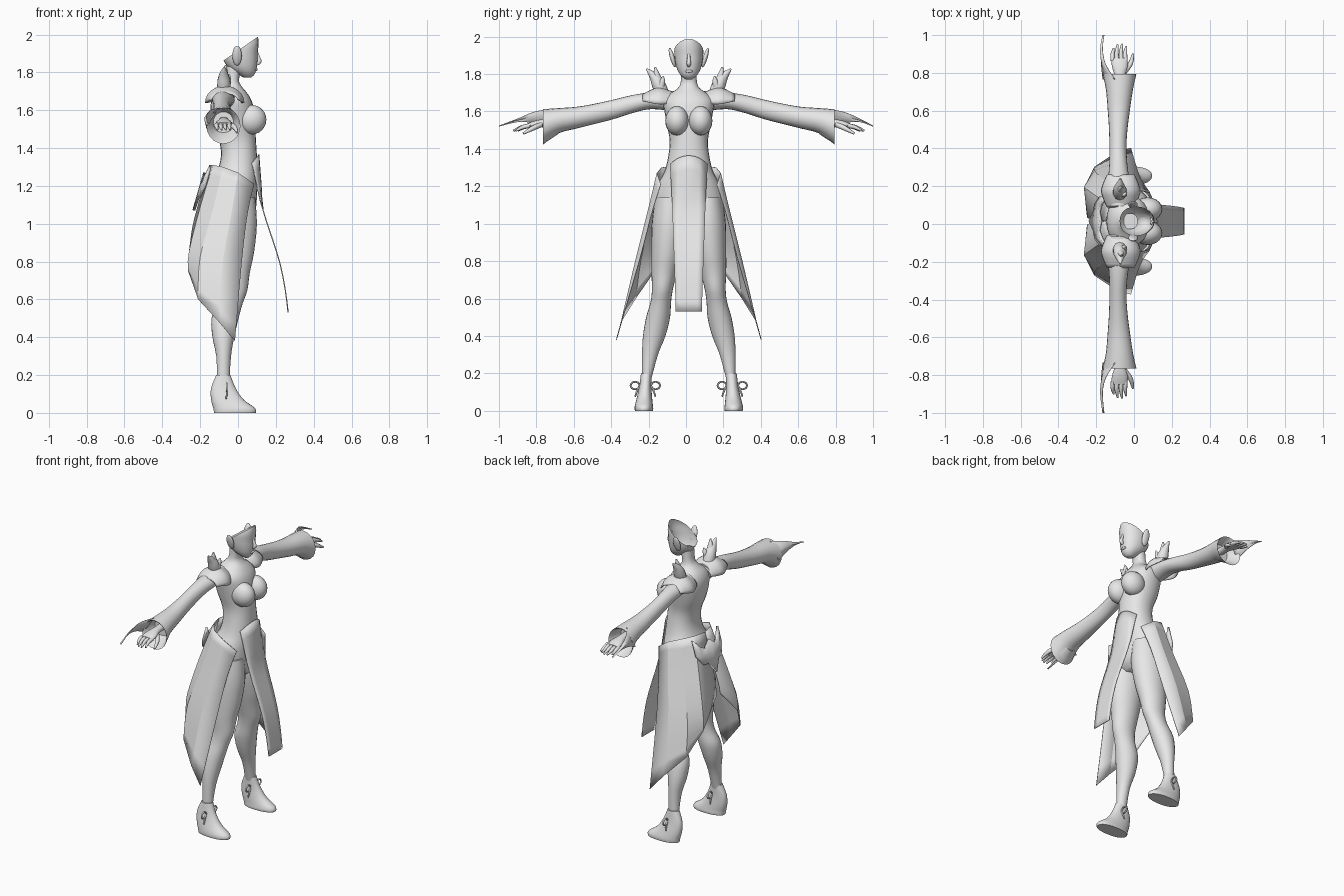
import bpy, bmesh, math
from mathutils import Vector

Y0 = 0.015  # the figure stands slightly off the y axis
grey = bpy.data.materials.new("plain_grey")
grey.diffuse_color = (0.8, 0.8, 0.8, 1)


def mesh_object(name, bm, angle=40):
    bmesh.ops.recalc_face_normals(bm, faces=bm.faces[:])
    me = bpy.data.meshes.new(name)
    bm.to_mesh(me)
    bm.free()
    me.materials.append(grey)
    ob = bpy.data.objects.new(name, me)
    ob.location.y = Y0
    bpy.context.collection.objects.link(ob)
    bpy.ops.object.select_all(action='DESELECT')
    ob.select_set(True)
    bpy.context.view_layer.objects.active = ob
    bpy.ops.object.shade_smooth_by_angle(angle=math.radians(angle))
    return ob


def spline(rows, n=3):
    """Catmull-Rom interpolation of tuples."""
    out = []
    for i in range(len(rows) - 1):
        a, b, c, d = (rows[max(0, min(len(rows) - 1, i + k))] for k in (-1, 0, 1, 2))
        for k in range(n):
            t = k / n
            out.append(tuple(0.5 * (2 * q + (r - p) * t + (2 * p - 5 * q + 4 * r - s) * t * t
                                    + (3 * q - p - 3 * r + s) * t ** 3)
                             for p, q, r, s in zip(a, b, c, d)))
    return out + [tuple(rows[-1])]


def skin(rings, closed=True, caps=True):
    bm = bmesh.new()
    vs = [[bm.verts.new(p) for p in r] for r in rings]
    n = len(vs[0])
    for a, b in zip(vs, vs[1:]):
        for j in range(n if closed else n - 1):
            k = (j + 1) % n
            bm.faces.new((a[j], a[k], b[k], b[j]))
    if closed and caps:
        bm.faces.new(vs[0])
        bm.faces.new(vs[-1])
    return bm


def ellipse(c, u, v, n=20, power=1.0):
    c, u, v = Vector(c), Vector(u), Vector(v)
    soft = lambda w: math.copysign(abs(w) ** power, w)
    return [c + u * soft(math.cos(2 * math.pi * k / n)) + v * soft(math.sin(2 * math.pi * k / n))
            for k in range(n)]


def column(rows, power=1.0, n=24):
    """Rings stacked in z from (z, x_back, x_front, y_low, y_high)."""
    return [ellipse(((b + f) / 2, (l + h) / 2, z), ((f - b) / 2, 0, 0), (0, (h - l) / 2, 0), n, power)
            for z, b, f, l, h in spline(rows)]


def tube(name, pts, n=10):
    """Round tube through (x, y, z, radius) points."""
    pts = spline(pts)
    rings = []
    for i, p in enumerate(pts):
        d = Vector(pts[min(i + 1, len(pts) - 1)][:3]) - Vector(pts[max(i - 1, 0)][:3])
        d.normalize()
        u = d.cross((1, 0, 0) if abs(d.x) < 0.8 else (0, 0, 1)).normalized()
        rings.append(ellipse(p[:3], u * p[3], d.cross(u) * p[3], n))
    return mesh_object(name, skin(rings), 60)


def ball(name, c, r, tilt=0.0):
    bm = bmesh.new()
    bmesh.ops.create_uvsphere(bm, u_segments=20, v_segments=12, radius=1)
    for v in bm.verts:
        v.co = Vector((v.co.x * r[0], v.co.y * r[1], v.co.z * r[2]))
        v.co.y += v.co.z * tilt
        v.co += Vector(c)
    return mesh_object(name, bm, 60)


def sheet(name, rows, thick=0.004, angle=40):
    ob = mesh_object(name, skin(rows, closed=False), angle)
    m = ob.modifiers.new("thickness", 'SOLIDIFY')
    m.thickness, m.offset = thick, 0
    return ob


# Torso and neck
body = [(0.99, -.10, .05, .10), (1.03, -.15, .085, .165), (1.1, -.18, .097, .19),
        (1.2, -.155, .103, .17), (1.28, -.11, .105, .13), (1.36, -.09, .10, .11),
        (1.44, -.10, .095, .102), (1.52, -.13, .09, .115), (1.6, -.145, .085, .13),
        (1.655, -.14, .07, .135), (1.695, -.12, .045, .10), (1.725, -.09, .02, .058),
        (1.76, -.065, .005, .043), (1.83, -.06, .02, .042)]
mesh_object("torso", skin(column([(z, b, f, -h, h) for z, b, f, h in body], 0.9)), 60)

# Head: open shell cut along the hairline
head = [(1.772, .03, .068, .018), (1.79, .0, .088, .04), (1.82, -.045, .098, .06),
        (1.86, -.075, .103, .072), (1.9, -.085, .104, .077), (1.94, -.085, .108, .077),
        (1.97, -.08, .108, .067), (1.99, -.06, .105, .05), (2.0, -.04, .102, .03)]
bm = skin(column([(z, b, f, -h, h) for z, b, f, h in head], 0.95))
bmesh.ops.bisect_plane(bm, geom=bm.verts[:] + bm.edges[:] + bm.faces[:],
                       plane_co=(.1, 0, 1.985), plane_no=(-.125, 0, .18), clear_outer=True)
mesh_object("head", bm, 60)
tube("nose", [(.098, 0, 1.91, .007), (.108, 0, 1.88, .009), (.113, 0, 1.857, .012), (.1, 0, 1.843, .008)])
ball("lips", (.094, 0, 1.815), (.01, .02, .008))

# Front apron with an arched top, hanging forward
drop = spline([(.11, 1.32, .1), (.122, 1.18, .092), (.133, 1.07, .088), (.18, .925, .083),
               (.222, .79, .078), (.25, .65, .073), (.265, .53, .07)], 2)
rows = []
for i, (x, z, w) in enumerate(drop):
    top = max(0, 1 - i / 4)
    rows.append([(x - .035 * top * k * k, w * k, z + .045 * top * (1 - k * k))
                 for k in (-1, -.6, -.3, 0, .3, .6, 1)])
sheet("front_apron", rows, .006)

# Winged plate on the lower back
wing = []
for y, hi, lo in [(-.13, 1.3, 1.2), (-.09, 1.25, 1.14), (-.05, 1.23, 1.14), (0, 1.27, 1.07),
                  (.05, 1.23, 1.14), (.09, 1.25, 1.14), (.13, 1.3, 1.2)]:
    wing.append([(-.165 - (1.31 - z) * .286 + 1.2 * y * y, y, z) for z in (hi, (hi + lo) / 2, lo)])
sheet("back_plate", wing, .015)

for s, side in ((1, "left"), (-1, "right")):
    # Bust and ear
    ball(side + "_bust", (.072, s * .063, 1.55), (.078, .063, .078))
    ball(side + "_ear", (-.005, s * .088, 1.888), (.025, .013, .052), s * .28)

    # Leg
    leg = [(1.14, -.14, .09, .02, .18), (1.0, -.145, .1, .01, .198), (.85, -.125, .085, .035, .2),
           (.74, -.11, .062, .062, .2), (.65, -.1, .05, .085, .197), (.58, -.11, .025, .095, .205),
           (.5, -.14, .003, .1, .228), (.4, -.135, -.02, .125, .245), (.3, -.115, -.037, .165, .25),
           (.17, -.11, -.045, .2, .25)]
    mesh_object(side + "_leg", skin(column([(z, b, f, s * l, s * h) for z, b, f, l, h in leg])), 60)

    # Wedge shoe
    shoe = [(.2, -.115, -.04, .198, .256), (.13, -.143, -.012, .2, .265), (.07, -.142, .03, .196, .278),
            (.03, -.132, .085, .192, .288), (.012, -.128, .096, .19, .29), (0, -.126, .094, .192, .288)]
    mesh_object(side + "_shoe", skin(column([(z, b, f, s * l, s * h) for z, b, f, l, h in shoe], .9)), 50)

    # Lace bow: a loop and tail on each side of the shoe
    for k, y in ((-1, .2), (1, .265)):
        loop = [(-.06, s * (y + k * (.022 - .024 * math.cos(a))), .135 + .02 * math.sin(a), .005)
                for a in [i * math.pi / 4 for i in range(9)]]
        tail = [(-.06, s * (y + k * .014), .1, .005), (-.062, s * (y + k * .022), .075, .004)]
        tube(side + "_lace", loop + tail, 6)

    # Long sleeve with a flared, hollow cuff: (y, z, rz, x, rx)
    arm = [(.08, 1.655, .055, -.075, .06), (.2, 1.658, .045, -.08, .058), (.3, 1.64, .048, -.083, .048),
           (.4, 1.612, .052, -.085, .045), (.5, 1.588, .054, -.083, .05), (.6, 1.567, .058, -.08, .06),
           (.7, 1.55, .068, -.077, .072), (.78, 1.517, .095, -.077, .09)]
    rings = [ellipse((x, s * y, z), (rx, 0, 0), (0, 0, rz)) for y, z, rz, x, rx in spline(arm)]
    for y, f in ((.775, .93), (.7, .6)):
        rings.append(ellipse((-.077, s * y, 1.535 - .018 * (f > .9)), (.09 * f, 0, 0), (0, 0, .095 * f)))
    mesh_object(side + "_sleeve", skin(rings), 45)

    # Trailing point of the cuff
    tip = .985 if s > 0 else 1.015
    edge = spline([(.75, -.1, 1.612, -.165, 1.5), (.83, -.15, 1.597, -.173, 1.535),
                   (.91, -.166, 1.563, -.174, 1.545), (tip, -.157, 1.523, -.158, 1.521)])
    sheet(side + "_cuff_point", [[(a, s * y, b), ((a + c) / 2 - .008, s * y, (b + d) / 2), (c, s * y, d)]
                                 for y, a, b, c, d in edge], .003)

    # Hand with four fingers and a thumb
    palm = [(.68, 1.545, .022, -.075, .026), (.76, 1.542, .02, -.075, .026),
            (.82, 1.533, .019, -.075, .042), (.865, 1.522, .014, -.078, .042)]
    mesh_object(side + "_palm", skin([ellipse((x, s * y, z), (rx, 0, 0), (0, 0, rz), 14)
                                      for y, z, rz, x, rx in spline(palm)]), 60)
    for x, y in ((-.112, .915), (-.09, .935), (-.067, .938), (-.045, .925)):
        tube(side + "_finger", [(x, s * .85, 1.524, .012), (x - .002, s * (y + .85) / 2, 1.516, .011),
                                (x + .004, s * y, 1.497, .005)], 8)
    tube(side + "_thumb", [(-.05, s * .79, 1.53, .014), (-.018, s * .835, 1.51, .013),
                           (-.005, s * .885, 1.482, .006)], 8)

    # Flared shoulder guard over the top of the arm
    guard = []
    for y, zc, rx, rz in spline([(.075, 1.645, .07, .05), (.12, 1.64, .09, .075),
                                 (.17, 1.64, .1, .085), (.245, 1.655, .07, .035)]):
        arc = [math.pi * k / 12 for k in range(13)]
        guard.append([(-.07 + rx * math.cos(a), s * y, zc + rz * math.sin(a)) for a in arc])
    sheet(side + "_shoulder_guard", guard, .008)

    # Pronged horn on the shoulder
    tube(side + "_horn", [(-.075, s * .14, 1.69, .036), (-.075, s * .162, 1.745, .036),
                          (-.075, s * .185, 1.785, .026), (-.072, s * .226, 1.828, .004)])
    tube(side + "_horn_prong", [(-.075, s * .165, 1.76, .024), (-.07, s * .172, 1.795, .018),
                                (-.065, s * .18, 1.838, .004)])
    tube(side + "_horn_spur", [(-.06, s * .15, 1.73, .022), (-.05, s * .14, 1.765, .014),
                               (-.045, s * .138, 1.79, .003)])

    # Long side skirt panel, from the front edge round to the back
    panel = [[(.085, .15, 1.21), (.05, .2, 1.05), (.02, .265, .8), (-.016, .387, .38)],
             [(.0, .17, 1.27), (-.03, .215, 1.08), (-.08, .285, .8), (-.1, .36, .48)],
             [(-.08, .145, 1.3), (-.13, .195, 1.08), (-.2, .255, .82), (-.21, .285, .6)],
             [(-.13, .085, 1.31), (-.195, .13, 1.1), (-.258, .175, .85), (-.262, .18, .75)],
             [(-.15, .0, 1.31), (-.21, .005, 1.1), (-.24, .015, .98), (-.247, .02, .92)]]
    sheet(side + "_skirt_panel", [spline([(x, s * y, z) for x, y, z in c]) for c in panel], .004, 15)
